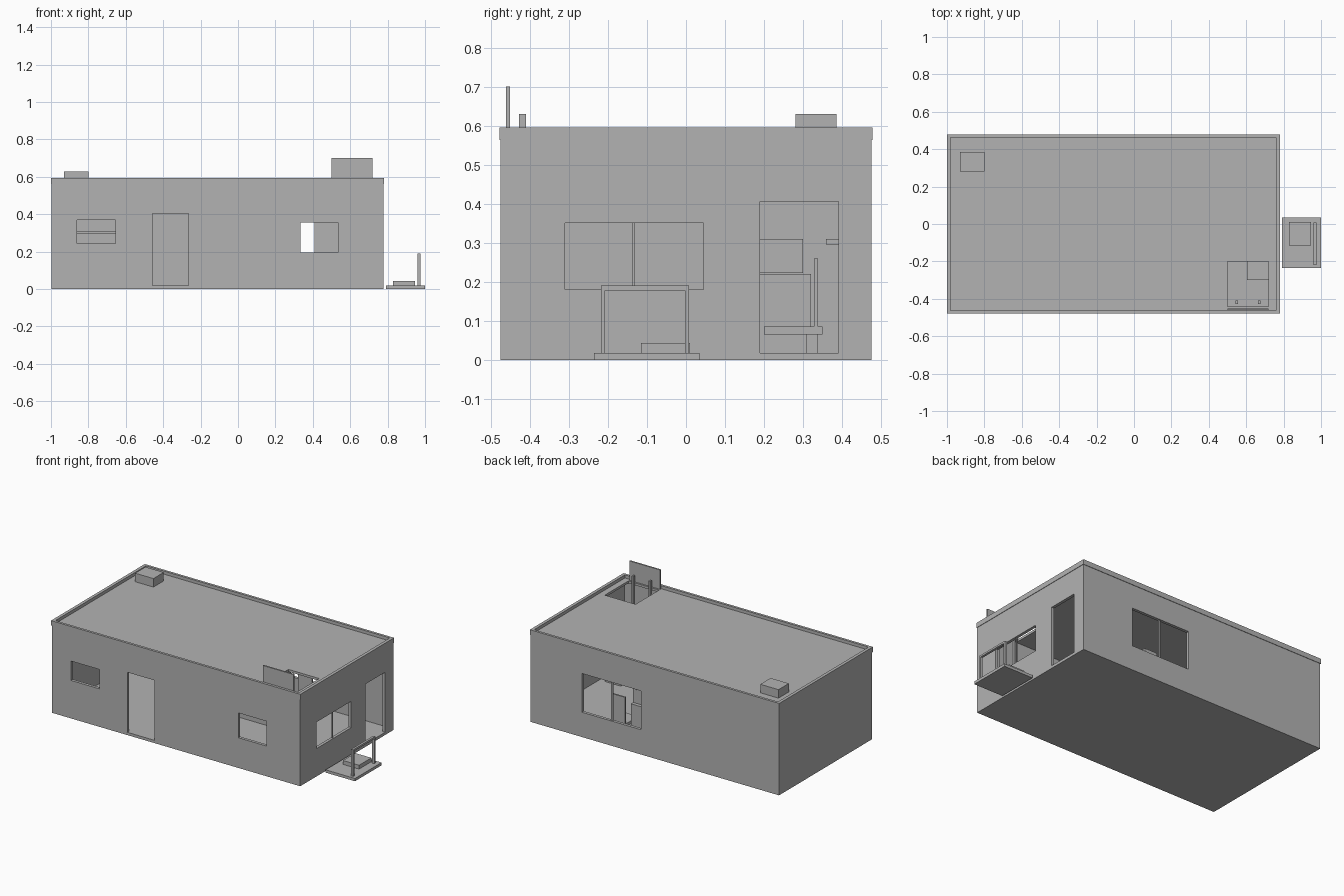
import bpy
import bmesh
from mathutils import Vector

cube = bpy.data.objects.get("Cube")
if cube:
    bpy.data.objects.remove(cube, do_unlink=True)

# One plain grey for the whole building
grey = bpy.data.materials.new("plain_grey")
grey.use_nodes = True
grey.diffuse_color = (0.45, 0.45, 0.45, 1)
grey.node_tree.nodes["Principled BSDF"].inputs["Base Color"].default_value = (0.45, 0.45, 0.45, 1)


def box(name, x, y, z):
    """Box spanning the given (low, high) range on each axis."""
    low, high = (Vector(c) for c in zip(x, y, z))
    bm = bmesh.new()
    bmesh.ops.create_cube(bm, size=1)
    for v in bm.verts:
        v.co = [a if c < 0 else b for a, b, c in zip(low, high, v.co)]
    mesh = bpy.data.meshes.new(name)
    bm.to_mesh(mesh)
    bm.free()
    mesh.materials.append(grey)
    obj = bpy.data.objects.new(name, mesh)
    bpy.context.collection.objects.link(obj)
    return obj


def cut(target, x, y, z):
    """Subtract a box and discard the cutter."""
    cutter = box("cutter", x, y, z)
    cutter.hide_render = True
    mod = target.modifiers.new("opening", 'BOOLEAN')
    mod.operation = 'DIFFERENCE'
    mod.solver = 'EXACT'
    mod.object = cutter
    bpy.context.view_layer.objects.active = target
    bpy.ops.object.modifier_apply(modifier=mod.name)
    bpy.data.objects.remove(cutter, do_unlink=True)


WEST, EAST, SIDE, TOP = -1.0, 0.78, 0.478, 0.595
WALL, FLOOR, ROOF = 0.022, 0.018, 0.575
FRONT = (-SIDE - 0.1, -SIDE + 0.1)
BACK = (SIDE - 0.1, SIDE + 0.1)
RIGHT = (EAST - 0.1, EAST + 0.1)

# Hollow building shell with its floor and roof
shell = box("building_shell", (WEST + 0.003, EAST - 0.003),
            (-SIDE + 0.003, SIDE - 0.003), (0, ROOF))
cut(shell, (WEST + WALL, EAST - WALL), (-SIDE + WALL, SIDE - WALL), (FLOOR, 0.56))

# Windows, doors and roof hatch
openings = [
    ((-0.86, -0.655), FRONT, (0.245, 0.37)),
    ((-0.465, -0.265), FRONT, (FLOOR, 0.405)),
    ((0.335, 0.535), FRONT, (0.195, 0.355)),
    ((-0.01, 0.41), BACK, (0.16, 0.41)),
    (RIGHT, (-0.31, 0.045), (0.18, 0.35)),
    (RIGHT, (0.19, 0.39), (FLOOR, 0.405)),
    ((0.5, 0.72), (-0.44, -0.2), (0.5, 0.7)),
]
for opening in openings:
    cut(shell, *opening)

# Window mullions
box("right_window_mullion", (EAST - 0.018, EAST - 0.01), (-0.137, -0.131), (0.18, 0.35))
box("back_window_mullion", (0.194, 0.206), (SIDE - 0.018, SIDE - 0.01), (0.16, 0.41))
box("front_door_jamb", (-0.465, -0.458), (-SIDE + 0.004, -SIDE + WALL), (FLOOR, 0.405))

# Parapet around the roof
parapet = box("parapet", (WEST, EAST), (-SIDE, SIDE), (0.563, TOP))
cut(parapet, (WEST + 0.02, EAST - 0.02), (-SIDE + 0.016, SIDE - 0.016), (0.5, 0.7))

# Roof equipment, hatch lid and ladder rails
box("roof_vent", (-0.93, -0.8), (0.28, 0.385), (ROOF, 0.63))
box("hatch_lid", (0.5, 0.72), (-0.461, -0.451), (ROOF, 0.7))
for side, x in (("left", 0.67), ("right", 0.55)):
    box(side + "_ladder_rail", (x - 0.006, x + 0.006), (-0.428, -0.41), (FLOOR, 0.63))

# Landing with its step and railing
box("landing", (0.79, 1.0), (-0.235, 0.035), (0, 0.018))
box("landing_step", (0.83, 0.945), (-0.115, 0.01), (0.018, 0.043))
railing = box("railing", (0.96, 0.975), (-0.218, 0.008), (0.018, 0.19))
cut(railing, (0.9, 1.0), (-0.207, -0.003), (0, 0.178))

# Furniture inside
box("low_cabinet", (0.605, 0.72), (-0.3, -0.2), (FLOOR, 0.1))
box("counter", (-0.05, 0.17), (0.07, 0.32), (FLOOR, 0.22))
box("counter_box", (0.08, 0.17), (0.19, 0.3), (0.222, 0.31))
box("seat", (0.2, 0.3), (0.2, 0.35), (0.065, 0.085))
box("seat_leg", (0.235, 0.265), (0.308, 0.337), (FLOOR, 0.065))
box("seat_back", (0.2, 0.3), (0.328, 0.338), (0.085, 0.26))
box("wall_shelf", (-0.86, -0.655), (SIDE - 0.12, SIDE - WALL), (0.295, 0.31))
